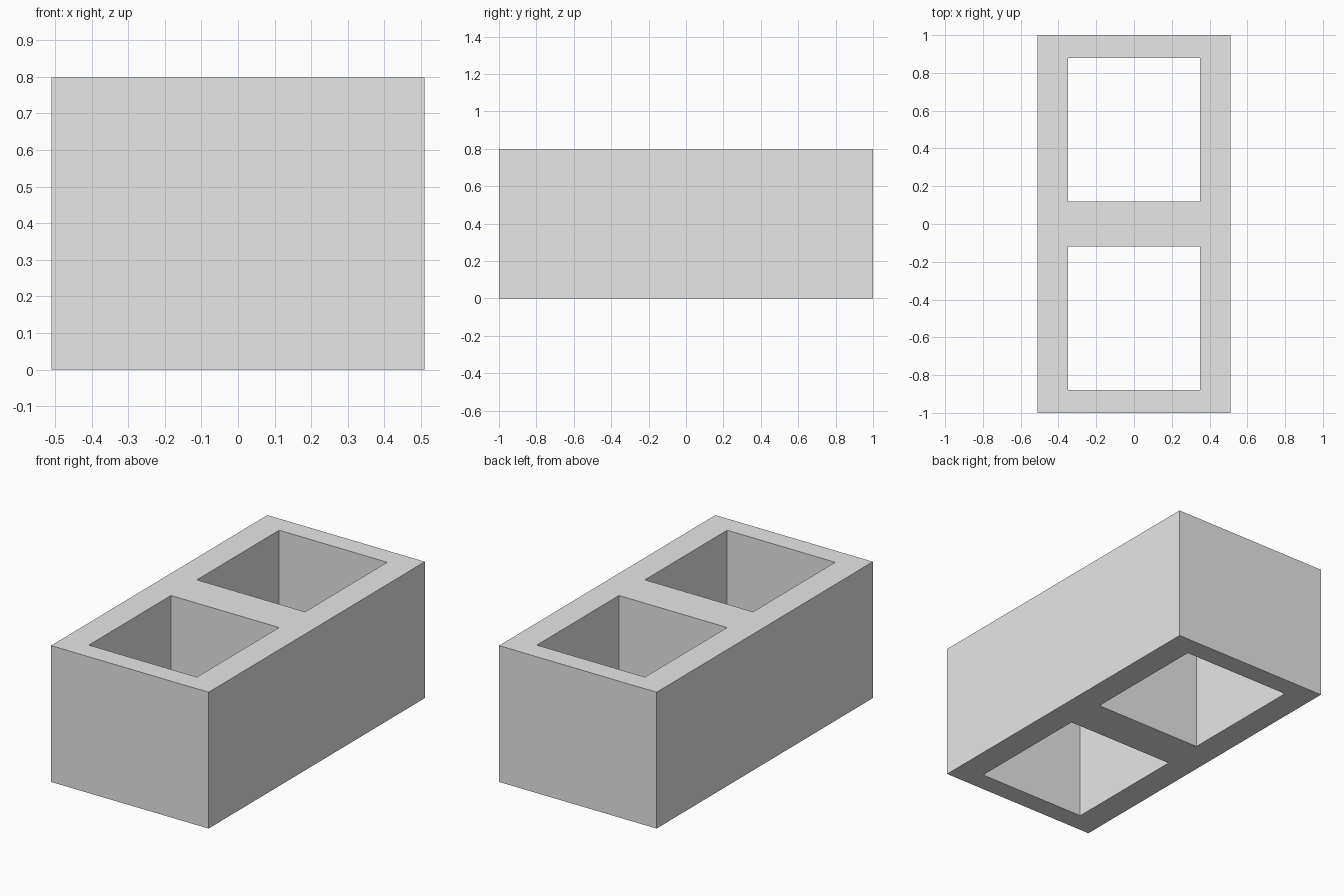
import bpy
import bmesh

cube = bpy.data.objects.get("Cube")
if cube:
    bpy.data.objects.remove(cube, do_unlink=True)

HEIGHT = 0.798
X_LINES = (-0.51, -0.35, 0.35, 0.51)
Y_LINES = (-1.0, -0.88, -0.12, 0.12, 0.88, 1.0)

# Plain grey concrete
concrete = bpy.data.materials.new("concrete grey")
concrete.use_nodes = True
grey = (0.8, 0.8, 0.8, 1.0)
concrete.diffuse_color = grey
concrete.node_tree.nodes["Principled BSDF"].inputs["Base Color"].default_value = grey

# Block plan: a grid of cells with two hollow cores left open
bm = bmesh.new()
grid = [[bm.verts.new((x, y, 0)) for y in Y_LINES] for x in X_LINES]
for i in range(len(X_LINES) - 1):
    for j in range(len(Y_LINES) - 1):
        is_core = i == 1 and j in (1, 3)
        if not is_core:
            bm.faces.new((grid[i][j], grid[i + 1][j],
                          grid[i + 1][j + 1], grid[i][j + 1]))

# Raise the plan into walls and a middle web
raised = bmesh.ops.extrude_face_region(bm, geom=bm.faces[:], use_keep_orig=True)
top = [v for v in raised["geom"] if isinstance(v, bmesh.types.BMVert)]
bmesh.ops.translate(bm, verts=top, vec=(0, 0, HEIGHT))
bmesh.ops.recalc_face_normals(bm, faces=bm.faces[:])

mesh = bpy.data.meshes.new("hollow_block")
bm.to_mesh(mesh)
bm.free()
mesh.materials.append(concrete)
block = bpy.data.objects.new("hollow_block", mesh)
bpy.context.collection.objects.link(block)
